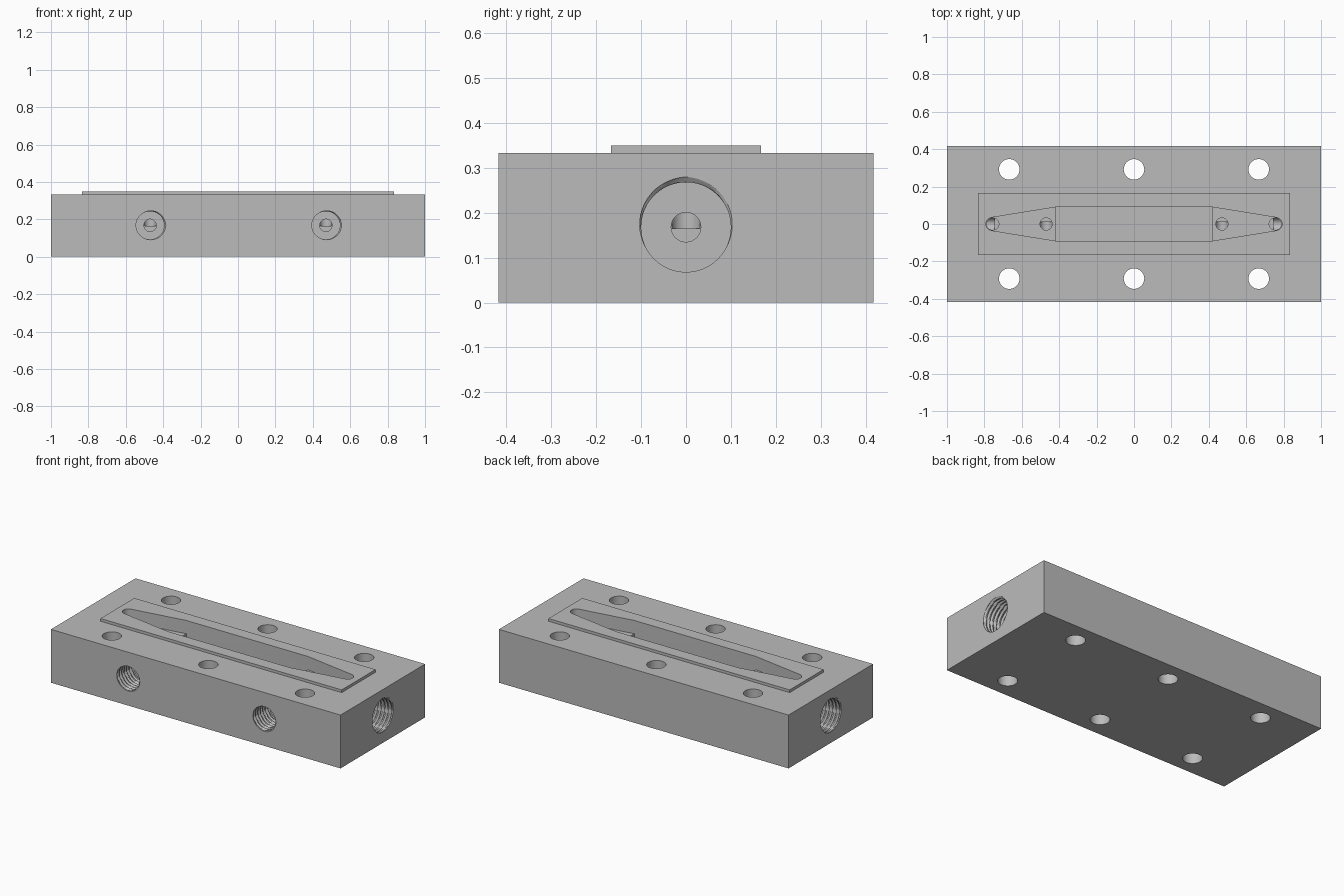
import bpy, bmesh
from math import pi, tau, sin, cos, radians
from mathutils import Matrix

if "Cube" in bpy.data.objects:
    bpy.data.objects.remove(bpy.data.objects["Cube"])

steel = bpy.data.materials.new("grey metal")
steel.use_nodes = True
GREY = (0.5, 0.5, 0.5, 1)
steel.diffuse_color = GREY
steel.node_tree.nodes["Principled BSDF"].inputs["Base Color"].default_value = GREY


def finish(name, bm, matrix=Matrix()):
    bm.transform(matrix)
    bmesh.ops.recalc_face_normals(bm, faces=bm.faces)
    mesh = bpy.data.meshes.new(name)
    bm.to_mesh(mesh)
    bm.free()
    mesh.materials.append(steel)
    ob = bpy.data.objects.new(name, mesh)
    bpy.context.collection.objects.link(ob)
    return ob


def box(name, half_x, half_y, z0, z1):
    bm = bmesh.new()
    bmesh.ops.create_cube(bm, size=1)
    bmesh.ops.scale(bm, vec=(2 * half_x, 2 * half_y, z1 - z0), verts=bm.verts)
    return finish(name, bm, Matrix.Translation((0, 0, (z0 + z1) / 2)))


def prism(name, outline, z0, z1):
    bm = bmesh.new()
    face = bm.faces.new([bm.verts.new((x, y, z0)) for x, y in outline])
    top = bmesh.ops.extrude_face_region(bm, geom=[face])["geom"]
    bmesh.ops.translate(bm, vec=(0, 0, z1 - z0),
                        verts=[v for v in top if isinstance(v, bmesh.types.BMVert)])
    return finish(name, bm)


def rod(name, radius, length, matrix):
    """Cylinder running from the local origin along +z."""
    bm = bmesh.new()
    bmesh.ops.create_cone(bm, cap_ends=True, segments=32, radius1=radius, radius2=radius,
                          depth=length, matrix=Matrix.Translation((0, 0, length / 2)))
    return finish(name, bm, matrix)


def thread(name, radius, height, depth, phase, matrix):
    """Helically ridged plug along local z, starting just outside the face."""
    n, pitch, step = 48, 0.024, 0.004
    bm = bmesh.new()
    rings = []
    for k in range(int((depth + 0.008) / step) + 1):
        z = k * step - 0.008
        ring = []
        for i in range(n):
            a = tau * i / n
            t = (z / pitch + (a - phase) / tau + 0.5) % 1
            r = radius + height * max(0, 1 - 3 * abs(t - 0.5))
            ring.append(bm.verts.new((r * cos(a), r * sin(a), z)))
        rings.append(ring)
    for lo, hi in zip(rings, rings[1:]):
        for i in range(n):
            j = (i + 1) % n
            bm.faces.new((lo[i], lo[j], hi[j], hi[i]))
    bm.faces.new(rings[0])
    bm.faces.new(rings[-1])
    return finish(name, bm, matrix)


def combine(target, other, operation="DIFFERENCE"):
    mod = target.modifiers.new("combine", "BOOLEAN")
    mod.operation, mod.object, mod.solver = operation, other, "EXACT"
    bpy.context.view_layer.update()
    mesh = bpy.data.meshes.new_from_object(
        target.evaluated_get(bpy.context.evaluated_depsgraph_get()))
    target.modifiers.clear()
    target.data = mesh
    bpy.data.objects.remove(other)


# Block with raised sealing pad
block = box("manifold_block", 1, 0.417, 0, 0.333)
combine(block, box("sealing_pad", 0.833, 0.167, 0.25, 0.35), "UNION")

# Tapered channel with rounded ends and a deeper middle
half = [(0.42, -0.09)]
half += [(0.757 + 0.035 * cos(a), 0.035 * sin(a))
         for a in [radians(-80 + 16 * i) for i in range(11)]]
half += [(0.42, 0.09)]
combine(block, prism("channel", half + [(-x, -y) for x, y in half], 0.267, 0.4))
combine(block, box("channel_middle", 0.42, 0.09, 0.183, 0.4))

# Bolt holes
for x in (-0.667, 0, 0.667):
    for y in (-0.292, 0.292):
        combine(block, rod("bolt_hole", 0.055, 0.6, Matrix.Translation((x, y, -0.1))))

# Threaded ports with drilled passages turning up into the channel
MID = 0.168
for s in (-1, 1):
    into_end = Matrix.Translation((s, 0, MID)) @ Matrix.Rotation(-s * pi / 2, 4, "Y")
    into_front = Matrix.Translation((s * 0.47, -0.417, MID)) @ Matrix.Rotation(-pi / 2, 4, "X")
    ports = ((into_end, 0.1, 0.012, 0.245, 0 if s > 0 else pi, s * 0.755),
             (into_front, 0.075, 0.009, 0.417, 0, s * 0.47))
    for matrix, radius, height, reach, phase, x in ports:
        combine(block, thread("port_thread", radius, height, 0.167, phase, matrix))
        combine(block, rod("passage", 0.033, reach, matrix @ Matrix.Translation((0, 0, 0.01))))
        combine(block, rod("riser", 0.0325, 0.2, Matrix.Translation((x, 0, MID - 0.003))))

# Clipped bottom corner
bm = bmesh.new()
tip = [bm.verts.new(p) for p in ((1.06, -0.484, -0.017), (0.88, -0.484, -0.017),
                                 (1.06, -0.283, -0.017), (1.06, -0.484, 0.034))]
for skip in tip:
    bm.faces.new([v for v in tip if v is not skip])
combine(block, finish("corner_clip", bm))

# Smooth bores, crisp edges
bpy.ops.object.select_all(action="DESELECT")
block.select_set(True)
bpy.context.view_layer.objects.active = block
bpy.ops.object.shade_smooth_by_angle(angle=radians(30))
